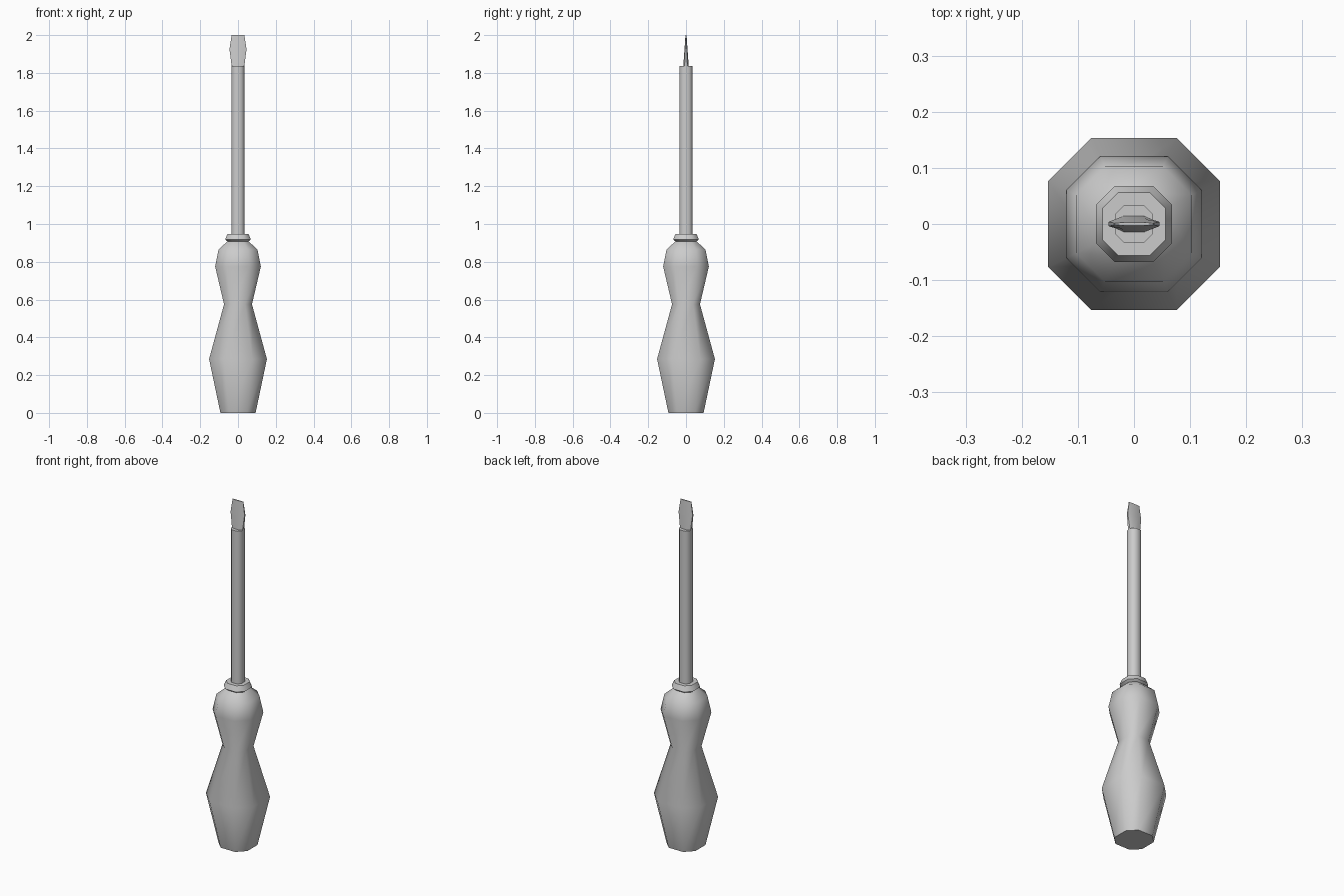
import bpy, bmesh

if "Cube" in bpy.data.objects:
    bpy.data.objects.remove(bpy.data.objects["Cube"])

# Octagon with chamfered corners (flats at +-1)
OCT = [(1, -.5), (1, .5), (.5, 1), (-.5, 1), (-1, .5), (-1, -.5), (-.5, -1), (.5, -1)]


def loft(name, sections, smooth=True):
    """Skin octagonal sections given as (z, half width x, half depth y)."""
    bm = bmesh.new()
    rings = [[bm.verts.new((x * rx, y * ry, z)) for x, y in OCT] for z, rx, ry in sections]
    for a, b in zip(rings, rings[1:]):
        for i in range(8):
            j = (i + 1) % 8
            bm.faces.new((a[i], a[j], b[j], b[i]))
    bm.faces.new(rings[0][::-1])
    bm.faces.new(rings[-1])
    for f in bm.faces:
        f.smooth = smooth
    mesh = bpy.data.meshes.new(name)
    bm.to_mesh(mesh)
    bm.free()
    obj = bpy.data.objects.new(name, mesh)
    bpy.context.collection.objects.link(obj)
    return obj


def turned(profile):
    return [(z, r, r) for r, z in profile]


# Grip with swollen base, waist and rounded shoulder, ending in the collar
loft("handle", turned([(.093, 0), (.153, .285), (.074, .575), (.121, .775),
                       (.103, .865), (.056, .908), (.068, .918), (.056, .948)]))

# Straight steel shaft
loft("shaft", turned([(.034, .93), (.034, 1.837)]))

# Flared flat blade
loft("blade", [(1.83, .033, .015), (1.925, .045, .008), (2.0, .034, .003)])

# Keep the flat ends crisp
for obj in bpy.context.collection.objects:
    obj.select_set(True)
    bpy.context.view_layer.objects.active = obj
bpy.ops.object.shade_smooth_by_angle(angle=1.15)
